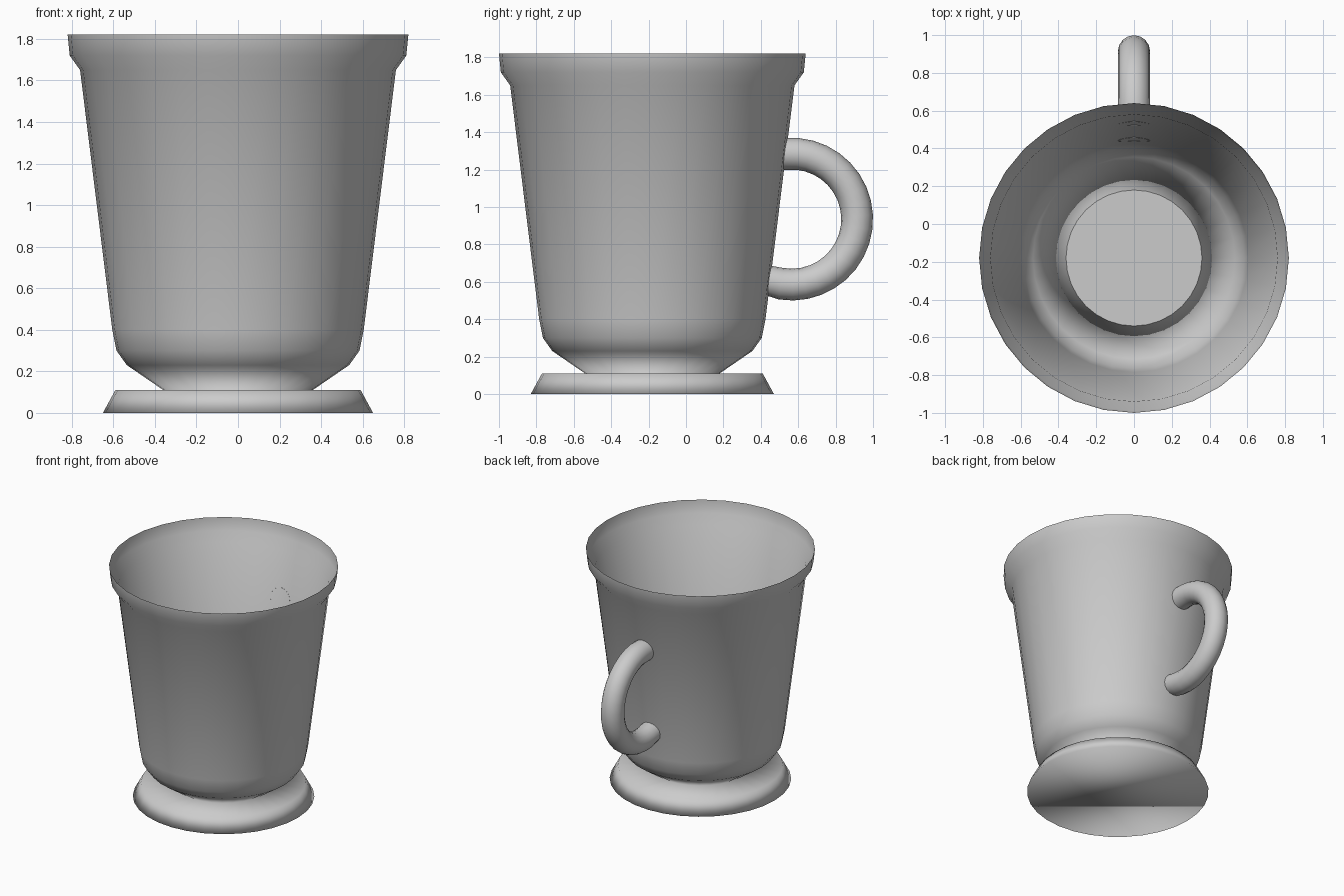
import bpy, bmesh, math
from math import cos, sin, pi, radians

cube = bpy.data.objects.get("Cube")
if cube:
    bpy.data.objects.remove(cube, do_unlink=True)

SEGMENTS = 32
CUP_Y = -0.18

grey = bpy.data.materials.new("plain grey")
grey.use_nodes = True
grey.diffuse_color = (0.6, 0.6, 0.6, 1)
grey.node_tree.nodes["Principled BSDF"].inputs["Base Color"].default_value = (0.6, 0.6, 0.6, 1)


def finish(name, bm, location=(0, 0, 0)):
    mesh = bpy.data.meshes.new(name)
    bm.to_mesh(mesh)
    bm.free()
    mesh.materials.append(grey)
    mesh.shade_smooth()
    obj = bpy.data.objects.new(name, mesh)
    obj.location = location
    bpy.context.collection.objects.link(obj)
    return obj


def bridge(bm, rings):
    for a, b in zip(rings, rings[1:]):
        n = len(a)
        for i in range(n):
            j = (i + 1) % n
            bm.faces.new((a[i], a[j], b[j], b[i]))


def ring(bm, r, z):
    return [bm.verts.new((r * cos(2 * pi * i / SEGMENTS), r * sin(2 * pi * i / SEGMENTS), z))
            for i in range(SEGMENTS)]


# Thin cup wall running down through the waist into the flared foot
profile = [(0.65, 0), (0.59, 0.11), (0.36, 0.11), (0.535, 0.23), (0.585, 0.30),
           (0.605, 0.40), (0.76, 1.65), (0.81, 1.72), (0.82, 1.82)]
bm = bmesh.new()
rings = [ring(bm, r, z) for r, z in profile]
bridge(bm, rings)
bm.faces.new(reversed(rings[0]))
finish("cup_and_foot", bm, (0, CUP_Y, 0))

# Floor inside the cup
bm = bmesh.new()
bm.faces.new(ring(bm, 0.36, 0.11))
finish("cup_floor", bm, (0, CUP_Y, 0))

# Round handle, its ends trimmed to the sloping wall
CENTRE_Y, CENTRE_Z, MAJOR, MINOR = 0.565, 0.935, 0.35, 0.085
STEPS, SIDES = 20, 16
start, end = radians(-109.5), radians(95)
bm = bmesh.new()
rings = []
for s in range(STEPS + 1):
    t = start + (end - start) * s / STEPS
    loop = []
    for k in range(SIDES):
        a = 2 * pi * k / SIDES
        d = MAJOR + MINOR * cos(a)
        x, y, z = MINOR * sin(a), CENTRE_Y + d * cos(t), CENTRE_Z + d * sin(t)
        if s in (0, STEPS):
            wall = 0.605 + 0.155 * (z - 0.40) / 1.25
            y = CUP_Y + math.sqrt(wall * wall - x * x) - 0.004
        loop.append(bm.verts.new((x, y, z)))
    rings.append(loop)
bridge(bm, rings)
bmesh.ops.recalc_face_normals(bm, faces=bm.faces)
finish("handle", bm)
